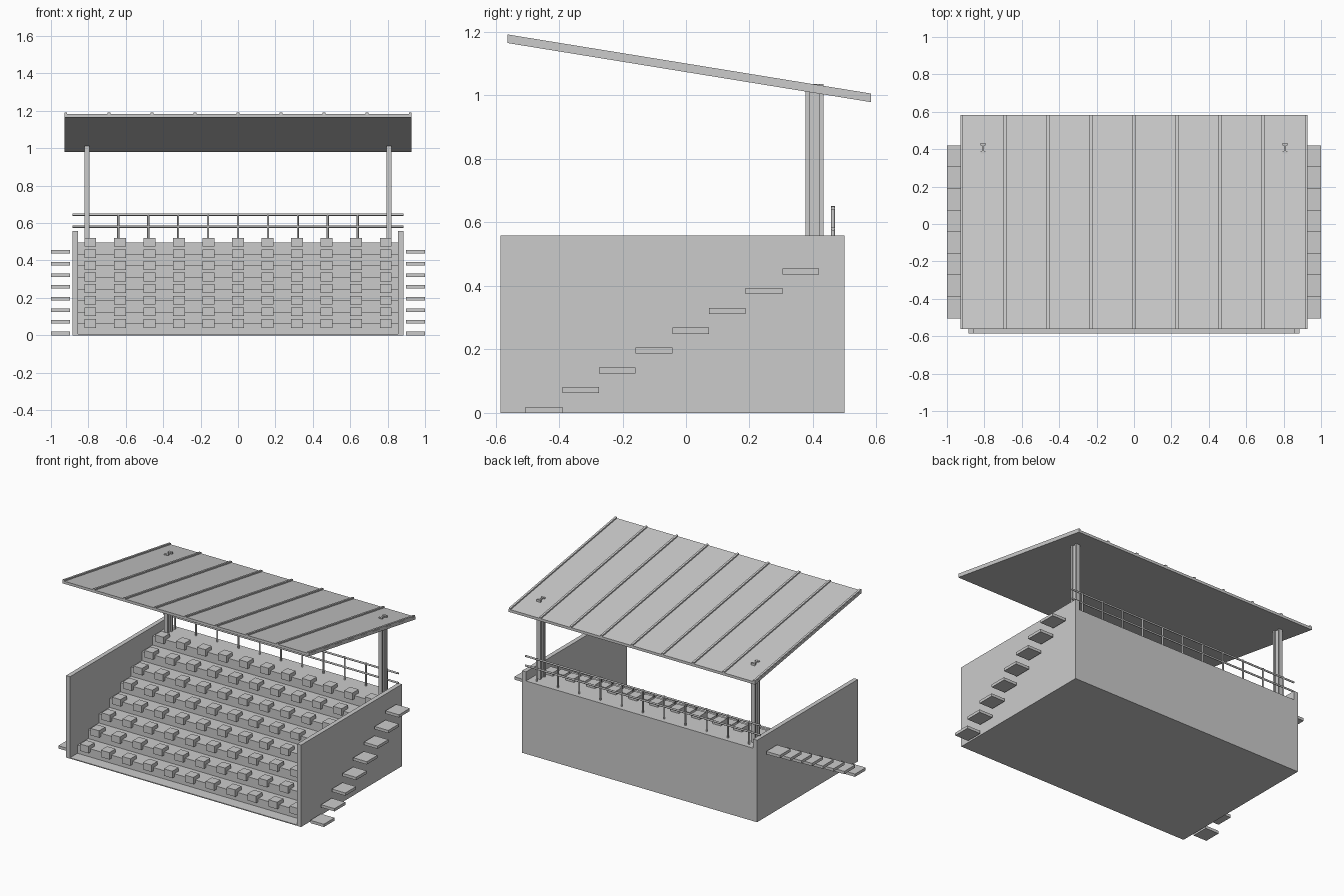
import bpy, bmesh, math
from mathutils import Matrix, Vector

cube = bpy.data.objects.get("Cube")
if cube:
    bpy.data.objects.remove(cube, do_unlink=True)

GREY = (0.6, 0.6, 0.6, 1.0)
mat = bpy.data.materials.new("concrete_grey")
mat.use_nodes = True
mat.diffuse_color = GREY
mat.node_tree.nodes["Principled BSDF"].inputs["Base Color"].default_value = GREY


def add_box(bm, x, y, z):
    """Box from (min, max) ranges on each axis."""
    size = [r[1] - r[0] for r in (x, y, z)]
    mid = Vector([(r[0] + r[1]) / 2 for r in (x, y, z)])
    bmesh.ops.create_cube(bm, size=1, matrix=Matrix.Translation(mid) @ Matrix.Diagonal((*size, 1)))


def add_rod(bm, a, b, radius):
    a, b = Vector(a), Vector(b)
    turn = (b - a).to_track_quat("Z", "Y").to_matrix().to_4x4()
    bmesh.ops.create_cone(bm, cap_ends=True, segments=10, radius1=radius, radius2=radius,
                          depth=(b - a).length, matrix=Matrix.Translation((a + b) / 2) @ turn)


def extrude_profile(bm, points, x0, x1):
    """Profile in the YZ plane, extruded along x."""
    face = bm.faces.new([bm.verts.new((x0, y, z)) for y, z in points])
    out = bmesh.ops.extrude_face_region(bm, geom=[face])
    moved = [v for v in out["geom"] if isinstance(v, bmesh.types.BMVert)]
    bmesh.ops.translate(bm, verts=moved, vec=(x1 - x0, 0, 0))


def finish(name, bm, smooth=False):
    bmesh.ops.recalc_face_normals(bm, faces=bm.faces)
    mesh = bpy.data.meshes.new(name)
    bm.to_mesh(mesh)
    bm.free()
    mesh.materials.append(mat)
    obj = bpy.data.objects.new(name, mesh)
    bpy.context.collection.objects.link(obj)
    if smooth:
        bpy.ops.object.select_all(action="DESELECT")
        obj.select_set(True)
        bpy.context.view_layer.objects.active = obj
        bpy.ops.object.shade_smooth_by_angle(angle=math.radians(40))
    return obj


TIERS, RISE, RUN = 8, 0.062, 0.1155
FRONT, BACK, FIRST = -0.585, 0.5, -0.505
WALL_IN, WALL_OUT = 0.855, 0.885

# Stepped terrace with a low front floor and a rear walkway
profile = [(FRONT, 0), (FRONT, 0.006), (FIRST, 0.006)]
for i in range(TIERS):
    y, z = FIRST + i * RUN, (i + 1) * RISE
    profile.append((y, z))
    if i < TIERS - 1:
        profile.append((y + RUN, z))
profile += [(BACK, TIERS * RISE), (BACK, 0)]
bm = bmesh.new()
extrude_profile(bm, profile, -WALL_IN, WALL_IN)
finish("terrace", bm)

# Side walls
for side, name in ((1, "left"), (-1, "right")):
    bm = bmesh.new()
    add_box(bm, sorted((side * WALL_IN, side * WALL_OUT)), (FRONT, BACK), (0, 0.558))
    finish(name + "_wall", bm)

# Seats straddling the step edges
bm = bmesh.new()
for i in range(TIERS):
    y, z = FIRST + i * RUN, (i + 1) * RISE
    for k in range(-5, 6):
        x = k * 0.158
        add_box(bm, (x - 0.032, x + 0.032), (y - 0.022, y + 0.045), (z - 0.022, z + 0.025))
finish("seats", bm)

# Floating outer stair treads on both sides
for side, name in ((1, "left"), (-1, "right")):
    bm = bmesh.new()
    for i in range(TIERS):
        y, z = FIRST + i * RUN, i * 0.0623
        add_box(bm, sorted((side * 0.898, side * 1.0)), (y, y + RUN), (z, z + 0.019))
    finish(name + "_stair_treads", bm)

# Rear railing
bm = bmesh.new()
RAIL_Y = 0.463
for z in (0.58, 0.645):
    add_rod(bm, (-WALL_OUT, RAIL_Y, z), (WALL_OUT, RAIL_Y, z), 0.006)
for k in range(-5, 6):
    add_rod(bm, (k * 0.16, RAIL_Y, TIERS * RISE), (k * 0.16, RAIL_Y, 0.652), 0.006)
finish("rear_railing", bm, smooth=True)

# H-section columns that poke through the roof
for side, name in ((1, "left"), (-1, "right")):
    bm = bmesh.new()
    x, z = side * 0.807, (TIERS * RISE, 1.036)
    for y in (0.376, 0.42):
        add_box(bm, (x - 0.014, x + 0.014), (y, y + 0.013), z)
    add_box(bm, (x - 0.005, x + 0.005), (0.389, 0.42), z)
    finish(name + "_column", bm)

# Sloped roof sheet with raised seams
EDGE_F, EDGE_B, Z_F, Z_B = -0.562, 0.582, 1.165, 0.979


def sloped_slab(bm, low, high, x0, x1):
    extrude_profile(bm, [(EDGE_F, Z_F + low), (EDGE_F, Z_F + high),
                         (EDGE_B, Z_B + high), (EDGE_B, Z_B + low)], x0, x1)


bm = bmesh.new()
sloped_slab(bm, 0, 0.018, -0.928, 0.928)
finish("roof_sheet", bm)
bm = bmesh.new()
for k in range(-4, 5):
    sloped_slab(bm, 0.016, 0.027, k * 0.23 - 0.007, k * 0.23 + 0.007)
finish("roof_seams", bm)
